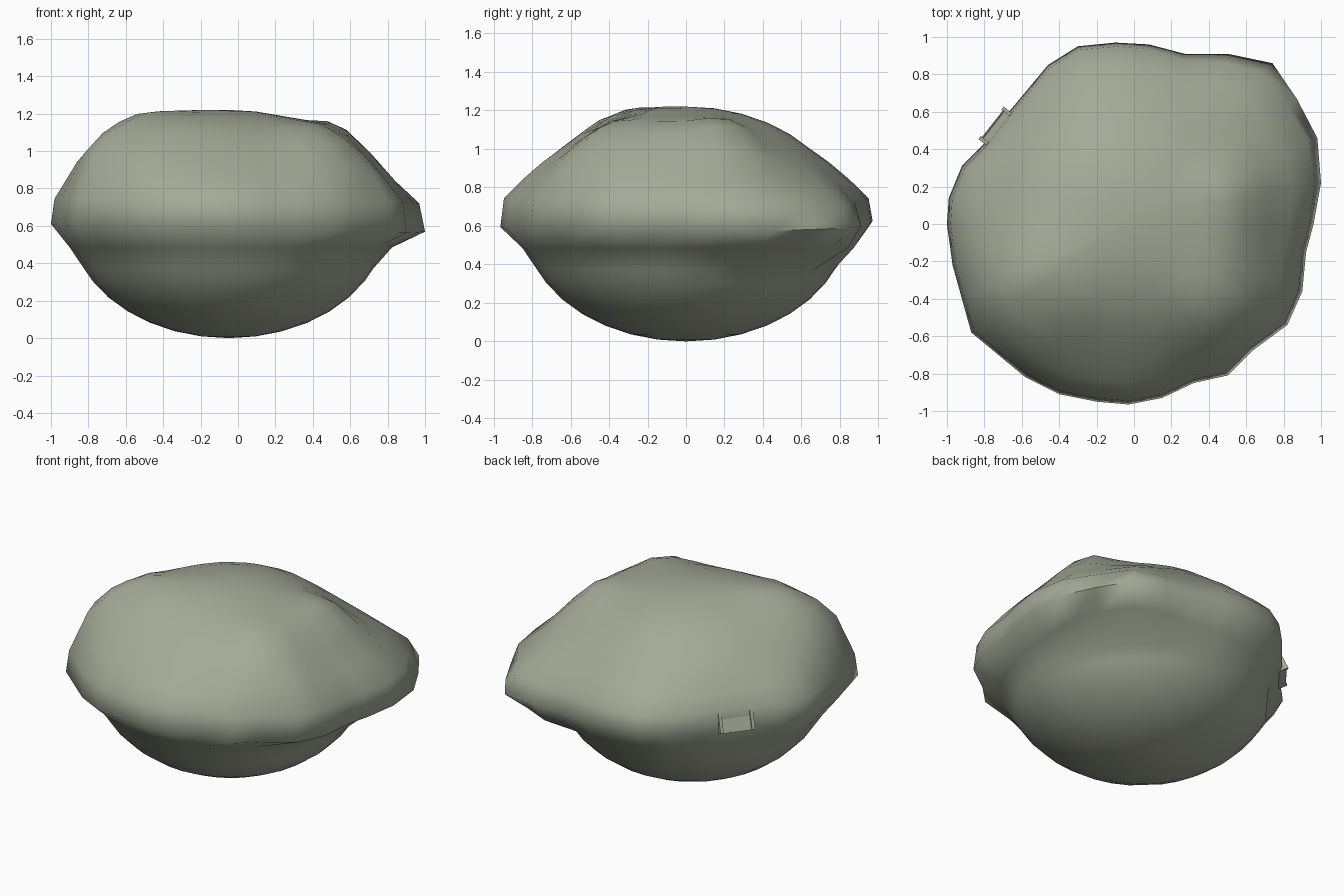
import bpy
import bmesh
from math import sin, cos, radians, exp, hypot
from mathutils import Matrix, Vector

if "Cube" in bpy.data.objects:
    bpy.data.objects.remove(bpy.data.objects["Cube"], do_unlink=True)

# Single stone colour
stone = bpy.data.materials.new("grey_green_stone")
stone.use_nodes = True
colour = (0.37, 0.40, 0.31, 1)
stone.diffuse_color = colour
shader = stone.node_tree.nodes["Principled BSDF"]
shader.inputs["Base Color"].default_value = colour
shader.inputs["Roughness"].default_value = 0.9

CENTRE = Vector((-0.05, 0, 0.61))
CORE_RADIUS, CORE_HEIGHT = 0.84, 0.61

# Irregular rim outline, counter-clockwise
RIM = [(1, .22), (.98, .46), (.87, .67), (.74, .86), (.5, .91), (.27, .91),
       (.08, .96), (-.1, .97), (-.3, .95), (-.46, .85), (-.66, .61), (-.8, .43),
       (-.92, .31), (-.99, .14), (-1, 0), (-.97, -.22), (-.92, -.4), (-.87, -.58),
       (-.58, -.82), (-.4, -.91), (-.2, -.95), (-.03, -.965), (.15, -.93),
       (.32, -.85), (.5, -.81), (.63, -.68), (.82, -.54), (.9, -.36),
       (.92, -.15), (.96, 0)]

# Raised knolls on the upper side: x, y, height, spread
KNOLLS = [(-.68, -.4, .18, .25), (.57, .22, .12, .13),
          (.57, -.08, .06, .13), (.52, -.45, .13, .17)]


def make_object(name, bm):
    """Turn a bmesh into a shaded object."""
    bmesh.ops.recalc_face_normals(bm, faces=bm.faces)
    mesh = bpy.data.meshes.new(name)
    bm.to_mesh(mesh)
    bm.free()
    mesh.materials.append(stone)
    obj = bpy.data.objects.new(name, mesh)
    bpy.context.collection.objects.link(obj)
    return obj


def core_point(degrees):
    """Radius and height on the ellipsoid core, measured from the bottom."""
    a = radians(degrees)
    return CORE_RADIUS * sin(a), CENTRE.z - CORE_HEIGHT * cos(a)


def profile(reach, ux, uy):
    """Section from bottom to top: bowl, overhanging rim, domed top."""
    points = [core_point(d) for d in range(10, 70, 10)]
    points.append(core_point(67))
    # The back left corner swells out below and slopes in above
    corner = max(0, (ux + uy) / hypot(1, 1)) ** 8
    lip = min(CORE_RADIUS + .01 + .18 * corner, reach - .08)
    points.append((lip, .485))
    droop = max(0, ux)
    points.append((reach, .61 - .045 * droop + .015 * uy))
    rim_top = (reach * (.98 - .04 * corner), .745 - .02 * droop - .02 * corner)
    shoulder = core_point(130)
    for t in (0, .33, .67):
        swell = .06 * t * (1 - t)
        points.append((rim_top[0] + (shoulder[0] - rim_top[0]) * t,
                       rim_top[1] + (shoulder[1] - rim_top[1]) * t + swell))
    points += [core_point(d) for d in range(130, 180, 10)]
    return points


def lift(x, y, z):
    """Raise the upper side around each knoll."""
    fade = min(1, max(0, (z - .75) / .08))
    for kx, ky, height, spread in KNOLLS:
        z += fade * height * exp(-((x - kx)**2 + (y - ky)**2) / (2 * spread**2))
    return z


# Rock body: one section for each rim point, skinned together
bm = bmesh.new()
sections = []
for x, y in RIM:
    dx, dy = x - CENTRE.x, y - CENTRE.y
    reach = hypot(dx, dy)
    ux, uy = dx / reach, dy / reach
    section = []
    for r, z in profile(reach, ux, uy):
        px, py = CENTRE.x + r * ux, CENTRE.y + r * uy
        section.append(bm.verts.new((px, py, lift(px, py, z))))
    sections.append(section)

bottom = bm.verts.new((CENTRE.x, CENTRE.y, 0))
top = bm.verts.new((CENTRE.x, CENTRE.y, CENTRE.z + CORE_HEIGHT))
for i, here in enumerate(sections):
    after = sections[(i + 1) % len(sections)]
    bm.faces.new((bottom, after[0], here[0]))
    bm.faces.new((top, here[-1], after[-1]))
    for j in range(len(here) - 1):
        bm.faces.new((here[j], after[j], after[j + 1], here[j + 1]))
body = make_object("rock_body", bm)

bpy.ops.object.select_all(action="DESELECT")
body.select_set(True)
bpy.context.view_layer.objects.active = body
bpy.ops.object.shade_smooth_by_angle(angle=radians(80))

# Small framed hatch set in the rim, tipped upward
HATCH = (Matrix.Translation((-.725, .51, .67))
         @ Matrix.Rotation(radians(142), 4, "Z")
         @ Matrix.Rotation(radians(-25), 4, "Y"))


def hatch_box(name, out, side, up, depth, width, height):
    """Box in hatch space: outward, sideways and up."""
    bm = bmesh.new()
    bmesh.ops.create_cube(bm, size=1)
    shape = Matrix.Diagonal((depth, width, height, 1))
    place = HATCH @ Matrix.Translation((out, side, up)) @ shape
    bmesh.ops.transform(bm, matrix=place, verts=bm.verts)
    return make_object(name, bm)


hatch_box("hatch_panel", -.015, 0, 0, .05, .18, .11)
for sign, end in ((-1, "first"), (1, "second")):
    hatch_box("hatch_side_" + end, -.01, sign * .1, 0, .07, .02, .13)
    hatch_box("hatch_rail_" + end, -.015, 0, sign * .06, .06, .2, .012)
